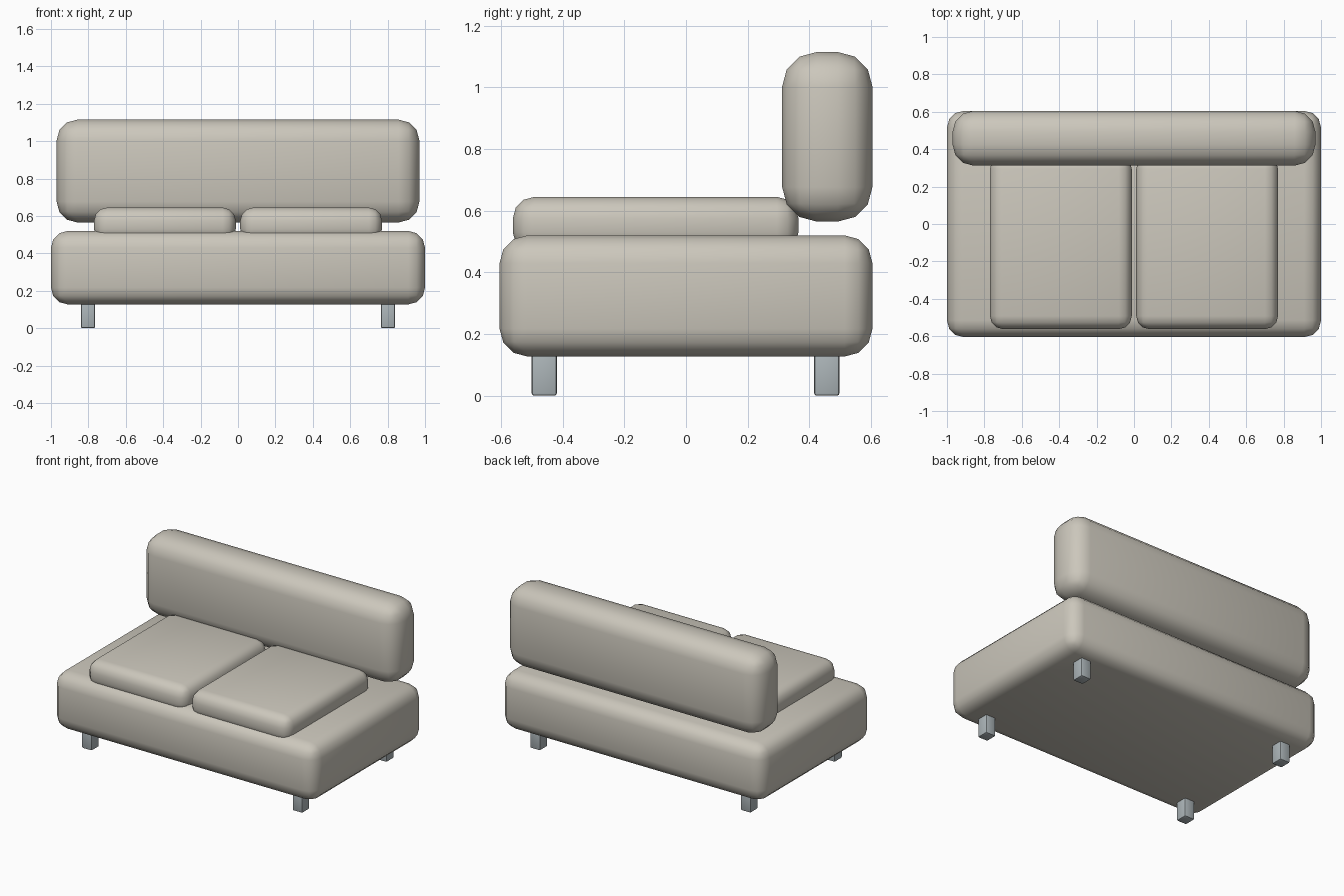
import bpy
import math

if "Cube" in bpy.data.objects:
    bpy.data.objects.remove(bpy.data.objects["Cube"])


def material(name, color):
    m = bpy.data.materials.new(name)
    m.diffuse_color = color
    m.use_nodes = True
    m.node_tree.nodes["Principled BSDF"].inputs["Base Color"].default_value = m.diffuse_color
    return m


fabric = material("fabric", (0.60, 0.57, 0.50, 1))
metal = material("metal", (0.42, 0.47, 0.49, 1))


def rounded_box(name, lo, hi, radius, segments, mat, angle=40):
    """Box between two corners with rounded edges and smooth shading."""
    bpy.ops.mesh.primitive_cube_add(
        size=1, location=[(a + b) / 2 for a, b in zip(lo, hi)])
    ob = bpy.context.object
    ob.name = name
    ob.scale = [b - a for a, b in zip(lo, hi)]
    bpy.ops.object.transform_apply(location=False, rotation=False, scale=True)
    bevel = ob.modifiers.new("rounding", 'BEVEL')
    bevel.width = radius
    bevel.segments = segments
    bpy.ops.object.modifier_apply(modifier=bevel.name)
    bpy.ops.object.shade_smooth_by_angle(angle=math.radians(angle))
    ob.data.materials.append(mat)
    return ob


# Upholstered base and backrest
rounded_box("base", (-1, -0.605, 0.127), (1, 0.605, 0.52), 0.09, 3, fabric)
rounded_box("backrest", (-0.97, 0.312, 0.565), (0.97, 0.605, 1.115), 0.112, 3, fabric)

# Pair of seat cushions, sunk into the base
for side, x in (("left", -0.391), ("right", 0.391)):
    rounded_box(side + "_seat_cushion", (x - 0.379, -0.562, 0.46),
                (x + 0.379, 0.365, 0.645), 0.07, 3, fabric)

# Four short legs
for row, y in (("front", -0.46), ("back", 0.457)):
    for side, x in (("left", -0.802), ("right", 0.802)):
        rounded_box(f"{row}_{side}_leg", (x - 0.038, y - 0.041, 0),
                    (x + 0.038, y + 0.041, 0.16), 0.008, 2, metal)
